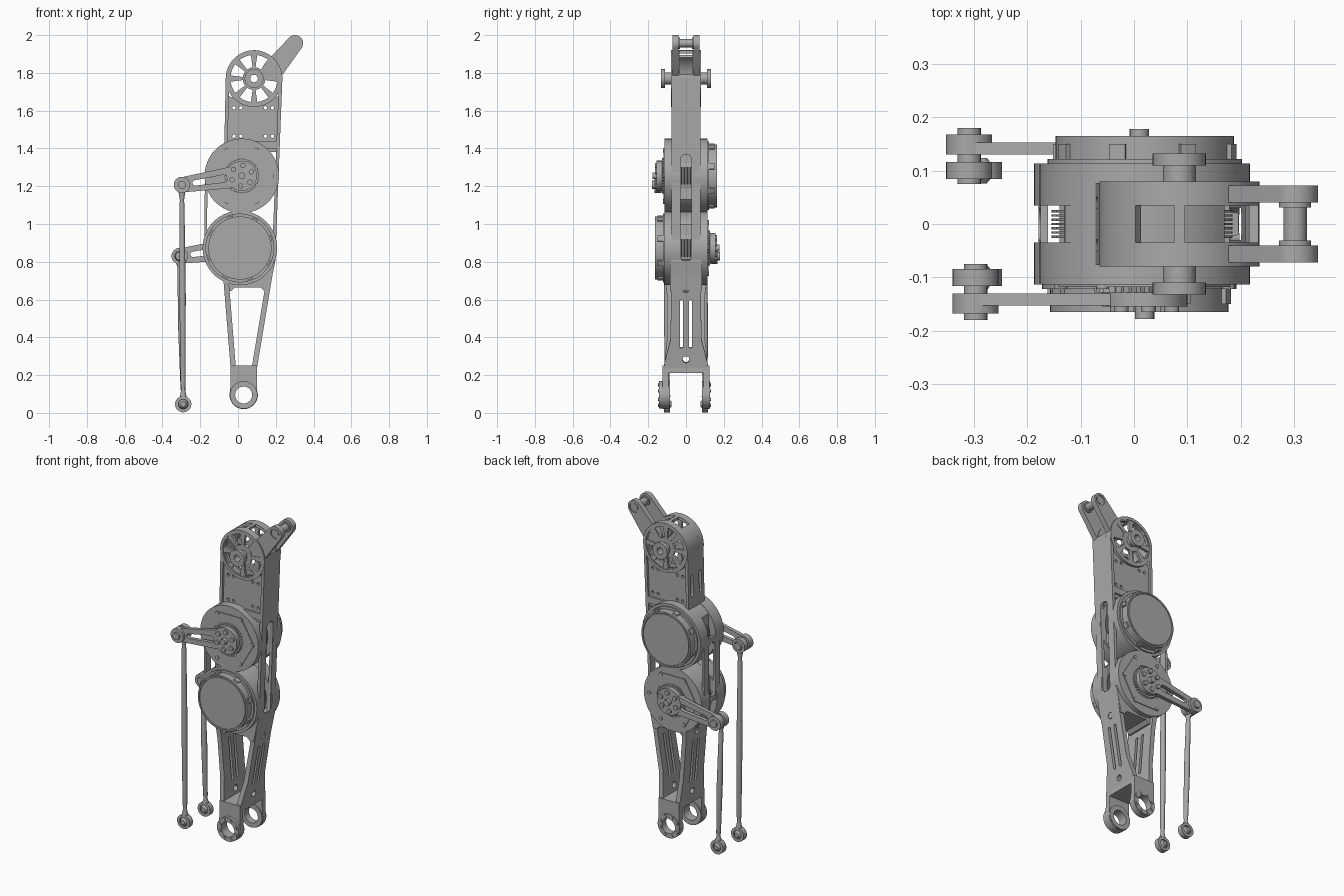
import bpy, bmesh
from math import sin, cos, pi, acos, atan2, hypot, radians
from mathutils import Matrix, Vector

if "Cube" in bpy.data.objects:
    bpy.data.objects.remove(bpy.data.objects["Cube"])

metal = bpy.data.materials.new("grey_metal")
metal.use_nodes = True
GREY = (0.4, 0.4, 0.4, 1)
metal.diffuse_color = GREY
metal.node_tree.nodes["Principled BSDF"].inputs["Base Color"].default_value = GREY


# --- profile helpers ---
def arc(c, r, a0, a1, n=24):
    return [(c[0] + r * cos(a0 + (a1 - a0) * i / n),
             c[1] + r * sin(a0 + (a1 - a0) * i / n)) for i in range(n + 1)]


def circle(c, r, n=48, a0=0.0):
    return arc(c, r, a0, a0 + 2 * pi, n)[:-1]


def link(p, r, q, s, n=16):
    """Outline wrapping two circles."""
    dx, dy = q[0] - p[0], q[1] - p[1]
    a, f = atan2(dy, dx), acos((r - s) / hypot(dx, dy))
    return arc(p, r, a + f, a + 2 * pi - f, n) + arc(q, s, a - f, a + f, n)


def sector(c, r0, r1, a0, a1, n=12):
    return arc(c, r0, a0, a1, n) + arc(c, r1, a1, a0, n)


def polar(c, r, a):
    return (c[0] + r * cos(a), c[1] + r * sin(a))


def bolts(c, r, size, count, a0=0.0):
    return [circle(polar(c, r, a0 + 2 * pi * i / count), size, 12) for i in range(count)]


def mix(p, q, t):
    return (p[0] + (q[0] - p[0]) * t, p[1] + (q[1] - p[1]) * t)


# --- solid helpers ---
def finish(name, mesh):
    mesh.materials.clear()
    mesh.materials.append(metal)
    mesh.shade_smooth()
    mesh.set_sharp_from_angle(angle=radians(32))
    ob = bpy.data.objects.new(name, mesh)
    bpy.context.collection.objects.link(ob)
    return ob


def plate(name, loops, frame, depth):
    """Filled profile with holes, extruded evenly about the frame's plane."""
    cu = bpy.data.curves.new(name, "CURVE")
    cu.dimensions, cu.fill_mode, cu.extrude = "2D", "BOTH", depth / 2
    for loop in loops:
        sp = cu.splines.new("POLY")
        sp.points.add(len(loop) - 1)
        for pt, (u, v) in zip(sp.points, loop):
            pt.co = (u, v, 0, 1)
        sp.use_cyclic_u = True
    tmp = bpy.data.objects.new(name + "_profile", cu)
    bpy.context.collection.objects.link(tmp)
    dg = bpy.context.evaluated_depsgraph_get()
    mesh = bpy.data.meshes.new_from_object(tmp.evaluated_get(dg))
    bpy.data.objects.remove(tmp)
    bpy.data.curves.remove(cu)
    bm = bmesh.new()
    bm.from_mesh(mesh)
    bmesh.ops.remove_doubles(bm, verts=bm.verts, dist=1e-5)
    bmesh.ops.recalc_face_normals(bm, faces=bm.faces)
    bm.to_mesh(mesh)
    bm.free()
    mesh.transform(frame)
    mesh.name = name
    return finish(name, mesh)


def flat(name, loops, y0, y1):
    frame = Matrix(((1, 0, 0, 0), (0, 0, -1, (y0 + y1) / 2), (0, 1, 0, 0), (0, 0, 0, 1)))
    return plate(name, loops, frame, abs(y1 - y0))


def wall(name, bottom, top, thick, widths, holes):
    """Side wall in the y / length plane; widths = (length fraction, half width)."""
    d = Vector((top[0] - bottom[0], 0, top[1] - bottom[1]))
    size = d.length
    d.normalize()
    frame = Matrix(((0, d.x, d.z, bottom[0]), (1, 0, 0, 0), (0, d.z, -d.x, bottom[1]), (0, 0, 0, 1)))
    edge = [(w, t * size) for t, w in widths]
    outline = edge + [(-w, v) for w, v in reversed(edge)]
    return plate(name, [outline] + holes, frame, thick)


def slot(u, v0, v1, r):
    return link((u, v0), r, (u, v1), r, 8)


def lathe(name, p, q, profile, n=20):
    """Round bar from p to q; profile = (fraction along, radius)."""
    p, q = Vector(p), Vector(q)
    rot = (q - p).to_track_quat("Z", "Y")
    bm, rows = bmesh.new(), []
    for t, r in profile:
        rows.append([bm.verts.new(p.lerp(q, t) + rot @ Vector((r * cos(a), r * sin(a), 0)))
                     for a in (2 * pi * i / n for i in range(n))])
    for lo, hi in zip(rows, rows[1:]):
        for i in range(n):
            bm.faces.new((lo[i], lo[(i + 1) % n], hi[(i + 1) % n], hi[i]))
    bm.faces.new(rows[0][::-1])
    bm.faces.new(rows[-1])
    mesh = bpy.data.meshes.new(name)
    bm.to_mesh(mesh)
    bm.free()
    return finish(name, mesh)


HIP, UPPER, LOWER, ANKLE = (0.085, 1.77), (0.02, 1.255), (0.01, 0.873), (0.03, 0.095)


# --- motor with output crank on side s and round cover on the other side ---
def motor(label, c, s, end):
    core = [(min(max(x, c[0] - 0.15), c[0] + 0.15), z) for x, z in circle(c, 0.195, 72)]
    flat(label + "_core", [core], -0.035, 0.035)
    for i in range(7):
        y = -0.024 + 0.008 * i
        flat(label + "_winding", [circle(c, 0.165, 48)], y - 0.002, y + 0.002)
    for k in (-1, 1):
        flat(label + "_casing", [circle(c, 0.197, 72)], k * 0.035, k * 0.113)
    # output flange, hexagonal plate and hub
    flat(label + "_hex_plate", [circle(c, 0.168, 6), circle(c, 0.105)], s * 0.113, s * 0.118)
    flat(label + "_flange_bolts", bolts(c, 0.157, 0.012, 6), s * 0.113, s * 0.122)
    teeth = [polar(c, 0.094 if i % 2 else 0.087, pi * i / 36) for i in range(72)]
    flat(label + "_toothed_ring", [teeth], s * 0.113, s * 0.128)
    flat(label + "_hub", [circle(c, 0.08), circle(c, 0.025, 24)], s * 0.12, s * 0.155)
    flat(label + "_hub_bolts", bolts(c, 0.055, 0.014, 6, 0.4), s * 0.15, s * 0.165)
    flat(label + "_hub_pin", [circle(c, 0.018, 20)], s * 0.12, s * 0.178)
    # crank arm
    flat(label + "_crank", [link(c, 0.06, end, 0.04),
                            link(mix(c, end, 0.3), 0.02, mix(c, end, 0.78), 0.014)], s * 0.13, s * 0.153)
    flat(label + "_crank_eye", [circle(end, 0.043)], s * 0.13, s * 0.168)
    flat(label + "_crank_pin", [circle(end, 0.022, 24)], s * 0.075, s * 0.18)
    # cover on the opposite side
    flat(label + "_cover_seat", [circle(c, 0.182, 64)], -s * 0.113, -s * 0.122)
    flat(label + "_cover", [circle(c, 0.167, 64)], -s * 0.12, -s * 0.158)
    flat(label + "_cover_rim", [circle(c, 0.167, 64), circle(c, 0.158, 64)], -s * 0.158, -s * 0.165)
    flat(label + "_cover_cap", [circle(c, 0.154, 64)], -s * 0.158, -s * 0.165)
    for i in range(8):
        a = pi * i / 4 + 0.3
        flat(label + "_cover_clip", [sector(c, 0.16, 0.176, a - 0.09, a + 0.09)], -s * 0.12, -s * 0.15)
    # push rod down to the ankle
    foot = (-0.29, 0.046)
    y = s * 0.1
    for part, p in (("top", end), ("bottom", foot)):
        flat(label + "_rod_eye_" + part, [circle(p, 0.043, 32), circle(p, 0.026, 24)], y - 0.016, y + 0.016)
        lathe(label + "_rod_ball_" + part, (p[0], y - 0.024, p[1]), (p[0], y + 0.024, p[1]),
              [(0, 0.014), (0.2, 0.022), (0.5, 0.027), (0.8, 0.022), (1, 0.014)])
    lathe(label + "_push_rod", (end[0], y, end[1] - 0.038), (foot[0], y, foot[1] + 0.038),
          [(0, 0.018), (0.04, 0.011), (0.06, 0.013), (0.5, 0.017), (0.94, 0.013), (0.96, 0.01), (1, 0.018)])


motor("upper_motor", UPPER, -1, (-0.297, 1.207))
motor("lower_motor", LOWER, 1, (-0.309, 0.83))

# --- body walls ---
wall("right_side_wall", (0.188, 0.80), (0.226, 1.77), 0.018, [(0, 0.077), (1, 0.077)],
     [slot(0, 0.0 + 0.03, 0.54, 0.03)])
wall("left_side_wall", (-0.172, 0.87), (-0.168, 1.26), 0.014, [(0, 0.077), (1, 0.077)],
     [slot(0, 0.06, 0.33, 0.03)])
wall("upper_left_wall", (-0.064, 1.40), (-0.056, 1.77), 0.018, [(0, 0.077), (1, 0.077)],
     [slot(k * 0.04, 0.11, 0.22, 0.011) for k in (-1, 1)])

# --- upper box webs and spoked hip drum ---
web = [(-0.06, 1.38), (0.22, 1.38), (0.225, 1.68), (0.18, 1.665)] \
    + arc(HIP, 0.145, -0.8, -pi + 0.8)[1:-1] + [(-0.01, 1.665), (-0.06, 1.68)]
pins = [circle((x, z), 0.009, 12) for x in (-0.022, 0.015, 0.145, 0.182) for z in (1.465, 1.615)]
windows = [sector(HIP, 0.06, 0.125, a - 0.26, a + 0.26) for a in (pi / 8 + pi * i / 4 for i in range(8))]
for k in (-1, 1):
    flat("box_web", [web] + pins, k * 0.05, k * 0.064)
    flat("box_rib", [[(-0.06, 1.40), (0.22, 1.40), (0.222, 1.44), (-0.06, 1.44)]], k * 0.05, k * 0.077)
    flat("spoked_wheel", [circle(HIP, 0.148, 64), circle(HIP, 0.022, 24)] + windows, k * 0.06, k * 0.076)
    flat("drum_rim", [circle(HIP, 0.15, 64), circle(HIP, 0.132, 64)], k * 0.035, k * 0.08)
    flat("hip_shaft", [circle(HIP, 0.031, 32), circle(HIP, 0.02, 24)], k * 0.055, k * 0.115)
    flat("hip_collar", [circle(HIP, 0.05, 32), circle(HIP, 0.02, 24)], k * 0.11, k * 0.132)
    # hip lever fork
    tip = (0.302, 1.957)
    flat("lever_fork", [link((0.185, 1.815), 0.056, tip, 0.043), circle(tip, 0.03, 32)], k * 0.04, k * 0.072)
    flat("lever_pin_collar", [circle(tip, 0.03, 32)], k * 0.031, k * 0.066)
flat("lever_pin", [circle(tip, 0.022, 24)], -0.07, 0.07)
for a0, a1 in ((2.15, 3.4), (-0.35, 0.15), (1.5, 1.64)):
    flat("drum_bridge", [sector(HIP, 0.132, 0.15, a0, a1)], -0.036, 0.036)

# --- shin struts ---
saddle = [(-0.085, 0.745), (-0.062, 0.645), (-0.035, 0.645), (-0.015, 0.665), (0.12, 0.665),
          (0.14, 0.645), (0.165, 0.645), (0.197, 0.80), (0.15, 0.80), (0.1, 0.72), (-0.05, 0.72)]
flat("motor_saddle", [saddle], -0.085, 0.085)
cuts = [slot(k * 0.024, 0.12, 0.36, 0.009) for k in (-1, 1)] + [circle((0, 0.05), 0.018, 20)]
wall("right_shin_strut", (0.086, 0.235), (0.182, 0.81), 0.028,
     [(0, 0.118), (0.07, 0.112), (0.27, 0.082), (0.8, 0.078), (1, 0.085)], cuts + [circle((0, 0.43), 0.02, 20)])
wall("left_shin_strut", (-0.025, 0.235), (-0.066, 0.74), 0.028,
     [(0, 0.118), (0.3, 0.1), (0.75, 0.1), (1, 0.113)], cuts + [circle((0, 0.43), 0.02, 20)])

# --- ankle fork ---
flat("ankle_bridge", [[(-0.04, 0.21), (0.1, 0.21), (0.101, 0.25), (-0.04, 0.25)]], -0.12, 0.12)
cheek = [(0.1, 0.25), (-0.04, 0.25), (-0.04, 0.16)] + arc(ANKLE, 0.075, pi - 0.3, 2 * pi + 0.3, 32) + [(0.1, 0.16)]
for k in (-1, 1):
    flat("ankle_cheek", [cheek, circle(ANKLE, 0.045)], k * 0.092, k * 0.124)
    flat("ankle_bearing", [circle(ANKLE, 0.073), circle(ANKLE, 0.045)], k * 0.085, k * (0.128 if k > 0 else 0.143))
    flat("ankle_bolts", bolts(ANKLE, 0.059, 0.009, 8, 0.4), k * 0.12, k * (0.132 if k > 0 else 0.147))
